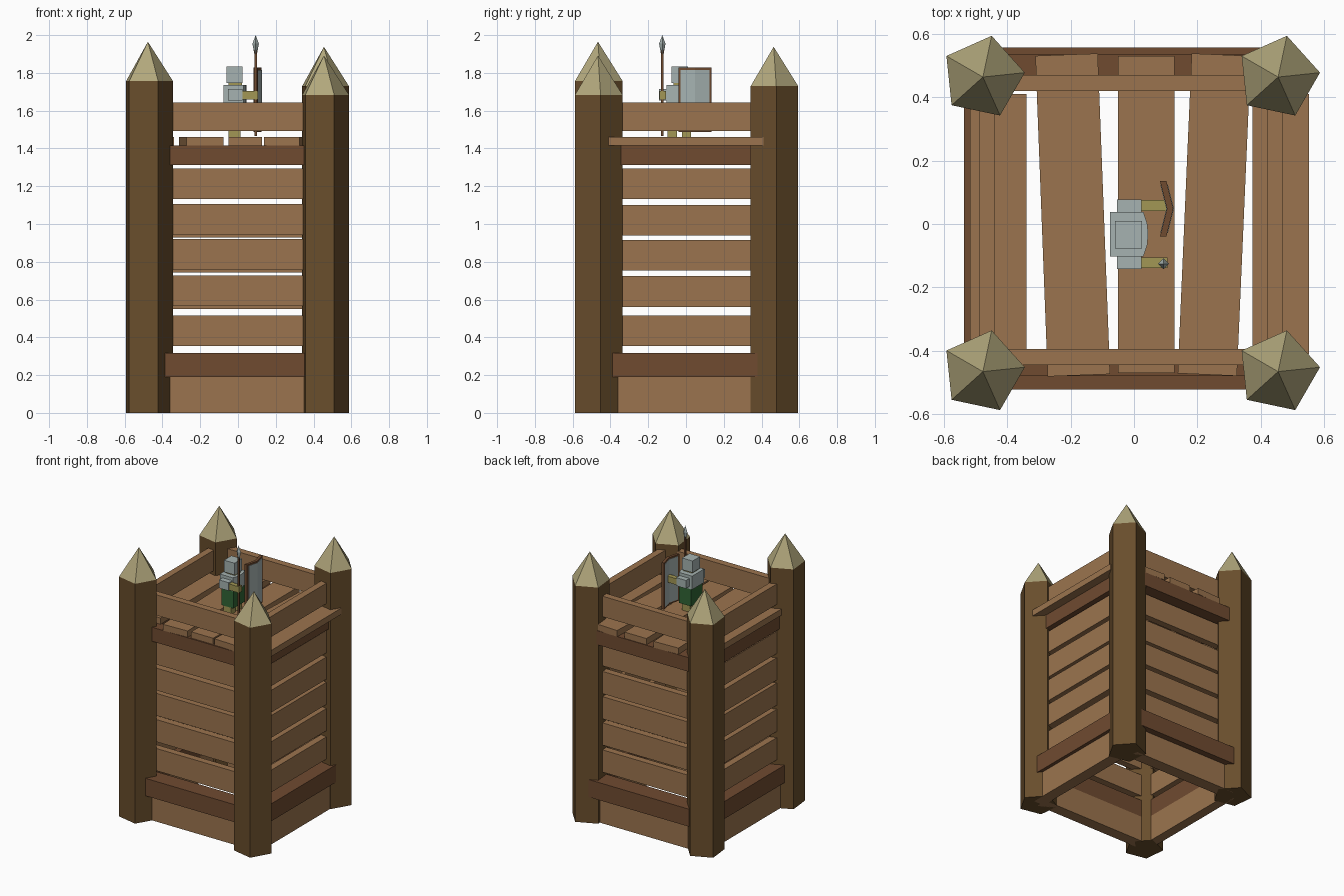
import bpy, bmesh
from math import cos, sin, radians, pi
from mathutils import Matrix

if "Cube" in bpy.data.objects:
    bpy.data.objects.remove(bpy.data.objects["Cube"])


def material(name, rgb):
    m = bpy.data.materials.new(name)
    m.diffuse_color = (*rgb, 1)
    m.use_nodes = True
    m.node_tree.nodes["Principled BSDF"].inputs["Base Color"].default_value = m.diffuse_color
    return m


PLANK = material("plank_wood", (0.33, 0.175, 0.077))
BEAM = material("beam_wood", (0.16, 0.07, 0.03))
BARK = material("post_bark", (0.14, 0.075, 0.025))
CUT = material("cut_wood", (0.44, 0.385, 0.2))
METAL = material("metal", (0.38, 0.45, 0.44))
SKIN = material("leather", (0.36, 0.31, 0.09))
GREEN = material("green_cloth", (0.03, 0.13, 0.035))


def finish(name, bm, mat):
    bmesh.ops.recalc_face_normals(bm, faces=bm.faces)
    me = bpy.data.meshes.new(name)
    bm.to_mesh(me)
    bm.free()
    me.materials.append(mat)
    ob = bpy.data.objects.new(name, me)
    bpy.context.collection.objects.link(ob)
    return ob


def box(name, x, y, z, mat, turn=0):
    bm = bmesh.new()
    size = (x[1] - x[0], y[1] - y[0], z[1] - z[0])
    mid = ((x[0] + x[1]) / 2, (y[0] + y[1]) / 2, (z[0] + z[1]) / 2)
    bmesh.ops.create_cube(bm, size=1, matrix=Matrix.Translation(mid)
                          @ Matrix.Rotation(radians(turn), 4, 'Z')
                          @ Matrix.Diagonal((*size, 1)))
    return finish(name, bm, mat)


def prism(name, pts, z0, z1, mat):
    bm = bmesh.new()
    lo = [bm.verts.new((x, y, z0)) for x, y in pts]
    hi = [bm.verts.new((x, y, z1)) for x, y in pts]
    n = len(pts)
    bm.faces.new(lo)
    bm.faces.new(hi)
    for i in range(n):
        j = (i + 1) % n
        bm.faces.new((lo[i], lo[j], hi[j], hi[i]))
    return finish(name, bm, mat)


def cone(name, x, y, z0, z1, r0, r1, sides, turn, mat):
    bm = bmesh.new()
    bmesh.ops.create_cone(bm, cap_ends=True, segments=sides, radius1=r0, radius2=r1, depth=z1 - z0,
                          matrix=Matrix.Translation((x, y, (z0 + z1) / 2))
                          @ Matrix.Rotation(radians(turn), 4, 'Z'))
    bmesh.ops.remove_doubles(bm, verts=bm.verts, dist=1e-5)
    return finish(name, bm, mat)


# Sharpened five-sided corner posts
for tag, px, py, top in (("front_left", -0.477, -0.466, 1.757), ("front_right", 0.455, -0.466, 1.684),
                         ("back_left", -0.477, 0.464, 1.705), ("back_right", 0.455, 0.464, 1.73)):
    ring = [(px + 0.133 * cos(radians(6) + 2 * pi * k / 5),
             py + 0.133 * sin(radians(6) + 2 * pi * k / 5)) for k in range(5)]
    prism(tag + "_post", ring, 0, top, BARK)
    bm = bmesh.new()
    base = [bm.verts.new((x, y, top)) for x, y in ring]
    apex = bm.verts.new((px, py, top + 0.208))
    bm.faces.new(base)
    for k in range(5):
        bm.faces.new((base[k], base[(k + 1) % 5], apex))
    finish(tag + "_post_tip", bm, CUT)


# Four slatted walls, each with a skirting, two beams and a top rail
def wall(tag, along_x, mid, low_out, up_out, skirt_out, shift):
    sign = 1 if mid > 0 else -1
    inner = mid - sign * 0.025

    def bar(name, a, b, z, mat):
        depth, span = (min(a, b), max(a, b)), (-0.45, 0.45)
        box(tag + name, *((span, depth) if along_x else (depth, span)), z, mat)

    outer = mid + sign * 0.025
    bar("_skirting", inner, skirt_out, (0, 0.19), PLANK)
    bar("_lower_beam", inner, low_out, (0.19, 0.318), BEAM)
    bar("_upper_beam", inner, up_out, (1.312, 1.415), BEAM)
    for i, z in enumerate((0.353, 0.561, 0.753, 0.938, 1.132)):
        s = shift if 0 < i < 4 else 0
        bar(f"_slat_{i + 1}", inner, outer, (z + s, z + 0.163 + s), PLANK)
    bar("_top_rail", inner, outer, (1.492, 1.642), PLANK)


wall("front", True, -0.42, -0.523, -0.48, -0.48, 0.004)
wall("back", True, 0.445, 0.557, 0.535, 0.51, -0.01)
wall("left", False, -0.465, -0.537, -0.505, -0.51, 0)
wall("right", False, 0.445, 0.53, 0.49, 0.505, 0)

# Floor boards, slightly crooked
FLOOR = (1.415, 1.461)
for i, (x0, x1, y0, y1, turn) in enumerate(((-0.518, -0.34, -0.41, 0.41, 0), (-0.292, -0.095, -0.478, 0.535, 2.2),
                                            (-0.05, 0.128, -0.47, 0.53, 0), (0.16, 0.347, -0.476, 0.535, -2.5),
                                            (0.374, 0.553, -0.41, 0.41, 0))):
    box(f"floor_board_{i + 1}", (x0, x1), (y0, y1), FLOOR, PLANK, turn)

# Guard facing +x
for tag, y in (("right", -0.07), ("left", 0.005)):
    box(tag + "_leg", (-0.05, 0.013), (y - 0.027, y + 0.022), (1.461, 1.52), SKIN)
box("tunic", (-0.065, 0.032), (-0.1, 0.036), (1.512, 1.64), GREEN)
prism("breastplate", [(-0.076, -0.102), (0.03, -0.102), (0.042, -0.065), (0.045, -0.032),
                      (0.042, 0), (0.03, 0.038), (-0.076, 0.038)], 1.638, 1.737, METAL)
box("neck", (-0.05, 0.02), (-0.066, 0.0), (1.73, 1.752), SKIN)
box("helmet", (-0.06, 0.025), (-0.077, 0.01), (1.747, 1.833), METAL)
for tag, s in (("left", 1), ("right", -1)):
    y0 = -0.032
    a, b = sorted((y0 + s * 0.06, y0 + s * 0.11))
    box(tag + "_shoulder_guard", (-0.054, 0.024), (a, b), (1.655, 1.715), METAL)
    a, b = sorted((y0 + s * 0.073, y0 + s * 0.107))
    box(tag + "_arm", (0.02, 0.106), (a, b), (1.66, 1.705), SKIN)

# Spear
box("spear_shaft", (0.087, 0.1), (-0.132, -0.119), (1.465, 1.92), BEAM)
cone("spear_head_lower", 0.0935, -0.1255, 1.9, 1.955, 0.007, 0.017, 4, 0, METAL)
cone("spear_head_upper", 0.0935, -0.1255, 1.955, 2.0, 0.017, 0, 4, 0, METAL)


# Folded shield: wooden frame with a metal panel just proud of it
def shield(name, half, x0, x1, z0, z1, mat):
    bend = 0.022 * half / 0.088
    prism(name, [(x1 - bend, 0.048 - half), (x1, 0.048), (x1 - bend, 0.048 + half),
                 (x0 - bend, 0.048 + half), (x0, 0.048), (x0 - bend, 0.048 - half)], z0, z1, mat)


shield("shield_frame", 0.088, 0.104, 0.124, 1.487, 1.828, BEAM)
shield("shield_panel", 0.076, 0.102, 0.126, 1.499, 1.816, METAL)
